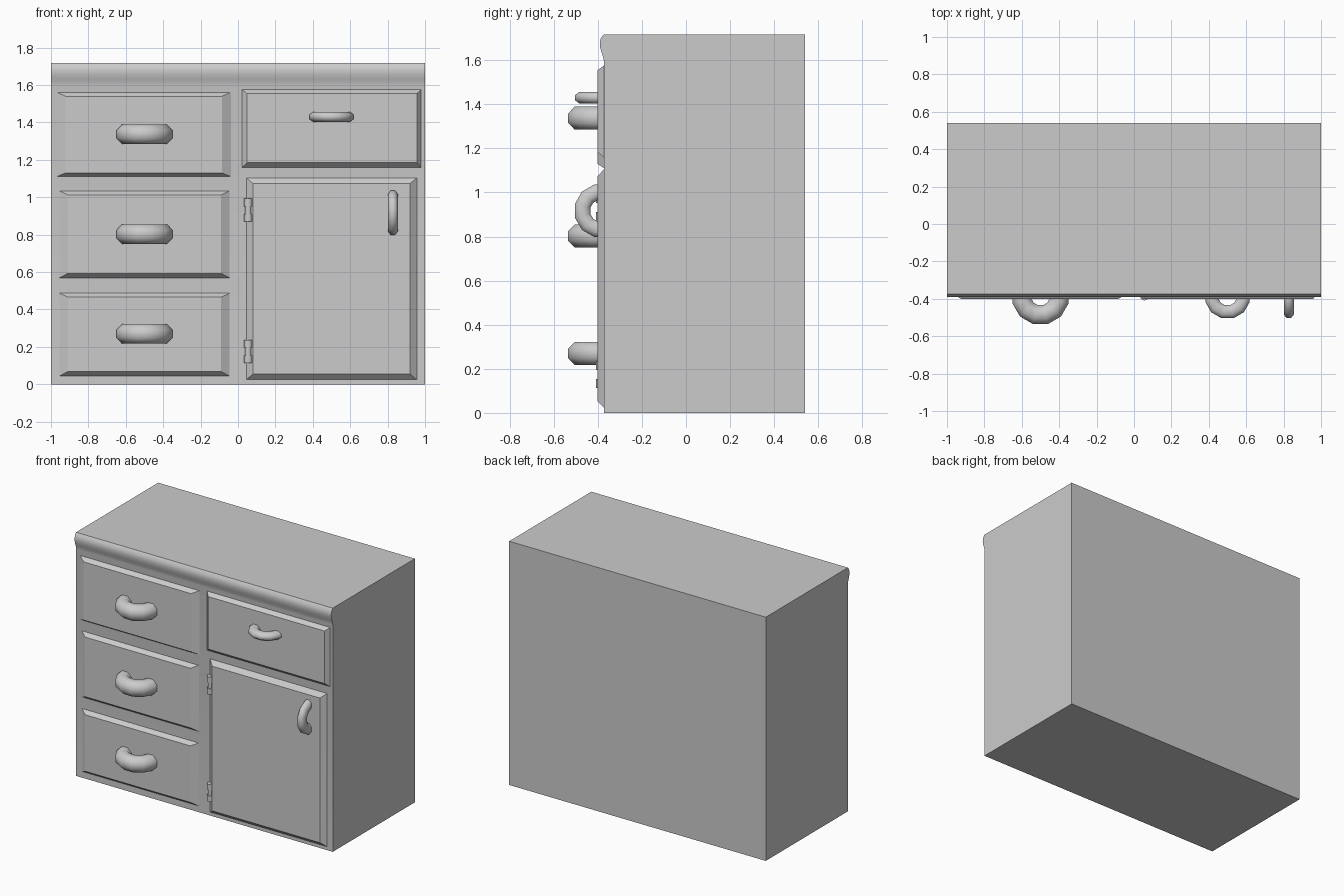
import bpy, bmesh, math
from mathutils import Matrix

if "Cube" in bpy.data.objects:
    bpy.data.objects.remove(bpy.data.objects["Cube"])

FRONT = -0.373   # face of the cabinet body
PANEL = -0.402   # face of drawers and door


def make(name, bm, smooth=None):
    bmesh.ops.recalc_face_normals(bm, faces=bm.faces)
    me = bpy.data.meshes.new(name)
    bm.to_mesh(me)
    bm.free()
    ob = bpy.data.objects.new(name, me)
    bpy.context.collection.objects.link(ob)
    if smooth:
        bpy.ops.object.select_all(action='DESELECT')
        ob.select_set(True)
        bpy.context.view_layer.objects.active = ob
        bpy.ops.object.shade_smooth_by_angle(angle=math.radians(smooth))
    return ob


def panel(name, outer, inner):
    """Raised front with sloped edges; each rect is x0, x1, z0, z1."""
    bm = bmesh.new()
    rings = []
    for (x0, x1, z0, z1), y in ((outer, FRONT + 0.001), (inner, PANEL)):
        rings.append([bm.verts.new((x, y, z)) for x, z in
                      ((x0, z0), (x1, z0), (x1, z1), (x0, z1))])
    for r in rings:
        bm.faces.new(r)
    for i in range(4):
        j = (i + 1) % 4
        bm.faces.new((rings[0][i], rings[0][j], rings[1][j], rings[1][i]))
    return make(name, bm)


def handle(name, x, z, outer, radial, axial, upright=False):
    """Half-ring pull: coarse along the arc, octagonal section."""
    cy, major = -0.385, outer - radial
    bm = bmesh.new()
    rings = []
    for deg in [0] + list(range(15, 180, 30)) + [180]:
        a = math.radians(deg)
        ring = []
        for k in range(8):
            t = math.radians(22.5 + 45 * k)
            c = math.cos(math.radians(22.5))
            r = major + radial * math.cos(t) / c
            u, w = r * math.cos(a), axial * math.sin(t) / c
            if deg in (0, 180):
                u *= math.cos(math.radians(15))
            y = cy - r * math.sin(a)
            ring.append(bm.verts.new((x + w, y, z + u) if upright else (x + u, y, z + w)))
        rings.append(ring)
    for a, b in zip(rings, rings[1:]):
        for k in range(8):
            j = (k + 1) % 8
            bm.faces.new((a[k], a[j], b[j], b[k]))
    bm.faces.new(rings[0])
    bm.faces.new(rings[-1])
    return make(name, bm, 60)


def hinge(name, x, z):
    """Three stacked knuckles, the middle one thinner."""
    bm = bmesh.new()
    for dz, r in ((-0.041, 0.024), (0, 0.017), (0.041, 0.024)):
        bmesh.ops.create_cone(bm, cap_ends=True, segments=8, radius1=r, radius2=r,
                              depth=0.041, matrix=Matrix.Translation((x, -0.385, z + dz)))
    return make(name, bm, 50)


# cabinet body with rounded worktop nosing, extruded along x
profile = [(0.54, 0), (FRONT, 0), (FRONT, 1.60), (-0.376, 1.615), (-0.383, 1.635),
           (-0.389, 1.655), (-0.391, 1.675), (-0.388, 1.698), (-0.374, 1.717), (0.54, 1.717)]
bm = bmesh.new()
side = bm.faces.new([bm.verts.new((-1, y, z)) for y, z in profile])
ext = bmesh.ops.extrude_face_region(bm, geom=[side], use_keep_orig=True)
bmesh.ops.translate(bm, vec=(2, 0, 0),
                    verts=[v for v in ext['geom'] if isinstance(v, bmesh.types.BMVert)])
make("cabinet_body", bm, 35)

# drawer and door fronts
panel("left_drawer_top", (-0.97, -0.037, 1.11, 1.562), (-0.922, -0.086, 1.13, 1.54))
panel("left_drawer_middle", (-0.957, -0.043, 0.568, 1.035), (-0.91, -0.09, 0.593, 1.013))
panel("left_drawer_bottom", (-0.957, -0.043, 0.043, 0.488), (-0.91, -0.09, 0.068, 0.466))
panel("right_drawer", (0.02, 0.98, 1.158, 1.576), (0.048, 0.957, 1.185, 1.555))
panel("door", (0.043, 0.957, 0.024, 1.105), (0.08, 0.92, 0.054, 1.073))

# pulls
for part, z in (("top", 1.337), ("middle", 0.803), ("bottom", 0.27)):
    handle("left_handle_" + part, -0.5, z, 0.155, 0.052, 0.052)
handle("right_drawer_handle", 0.5, 1.43, 0.123, 0.036, 0.027)
handle("door_handle", 0.828, 0.917, 0.123, 0.036, 0.027, upright=True)

# door hinges
hinge("hinge_upper", 0.055, 0.931)
hinge("hinge_lower", 0.055, 0.175)
